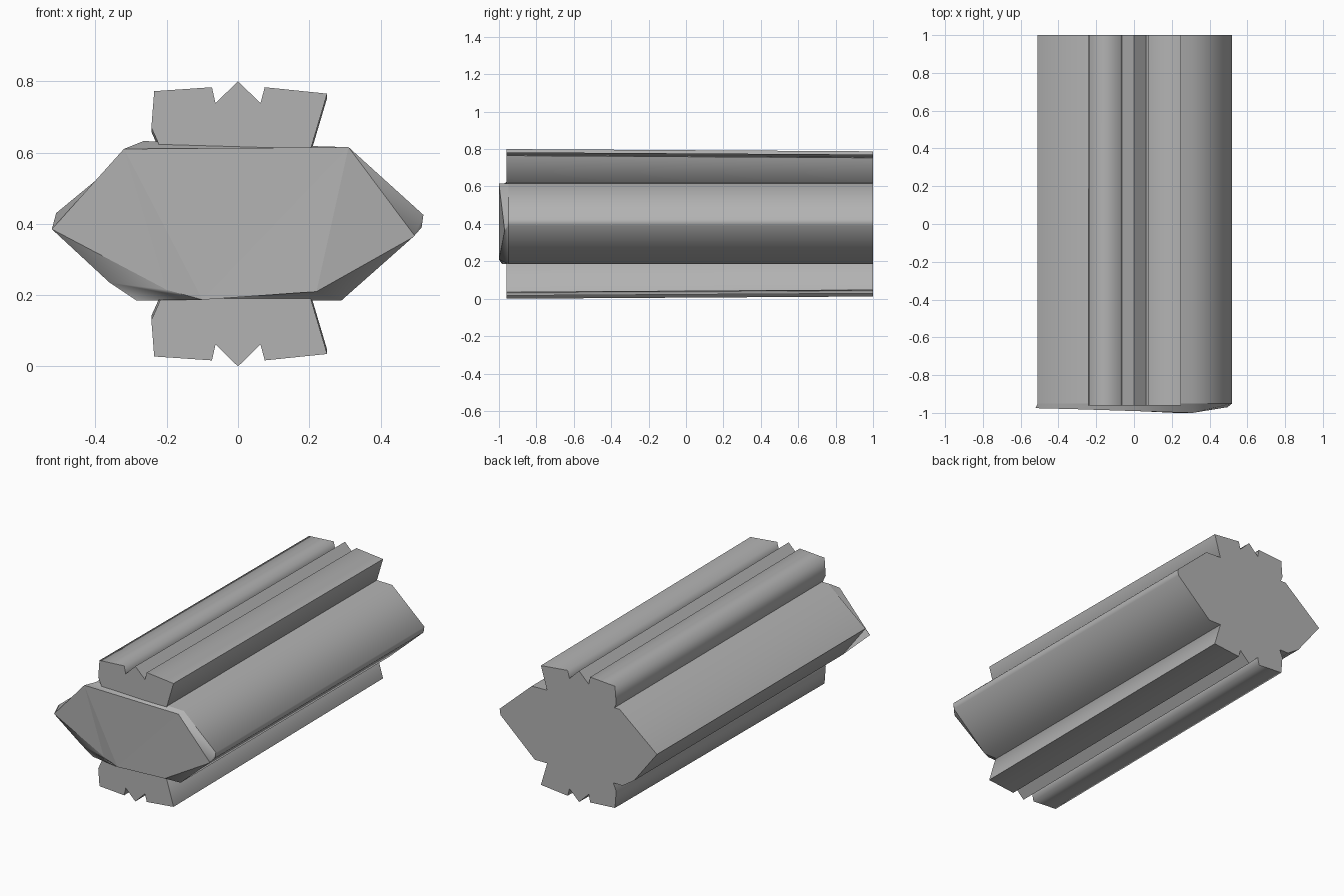
import bpy, bmesh, math

old = bpy.data.objects.get("Cube")
if old:
    bpy.data.objects.remove(old)

grey = bpy.data.materials.new("plain grey")
grey.use_nodes = True
colour = (0.45, 0.45, 0.45, 1)
grey.diffuse_color = colour
grey.node_tree.nodes["Principled BSDF"].inputs["Base Color"].default_value = colour


def loft(name, rings, limit=85):
    """Bridge rings of (x, y, z) points, cap both ends and keep corners crisp."""
    bm = bmesh.new()
    loops = [[bm.verts.new(p) for p in ring] for ring in rings]
    count = len(loops[0])
    for a, b in zip(loops, loops[1:]):
        for i in range(count):
            j = (i + 1) % count
            bm.faces.new((a[i], a[j], b[j], b[i])).smooth = True
    caps = [bm.faces.new(loops[0]), bm.faces.new(loops[-1])]
    bmesh.ops.recalc_face_normals(bm, faces=bm.faces[:])
    for edge in bm.edges:
        edge.smooth = edge.calc_face_angle(0) < math.radians(limit)
    for ring in loops[:-1] if len(loops) > 2 else []:
        for i in range(count):
            edge = bm.edges.get((ring[i], ring[(i + 1) % count]))
            edge.smooth = False
    for cap in caps:
        cap.smooth = False
    bmesh.ops.triangulate(bm, faces=caps)
    mesh = bpy.data.meshes.new(name)
    bm.to_mesh(mesh)
    bm.free()
    mesh.materials.append(grey)
    obj = bpy.data.objects.new(name, mesh)
    bpy.context.collection.objects.link(obj)
    return obj


# Main body: irregular long prism with a worn, chamfered front end
section = [(-.51, .43), (-.265, .632), (.31, .615), (.52, .425),
           (.515, .39), (.29, .185), (-.285, .185), (-.36, .235)]
front = [(-.522, -.975, .385), (-.32, -.98, .61), (.31, -1, .615), (.495, -.97, .367),
         (.49, -.97, .362), (.22, -1, .21), (-.1, -.985, .187), (-.2, -.97, .215)]
shoulder = [(x, -.95, z) for x, z in section]
back = [(x, 1, z) for x, z in section]
loft("body", [front, shoulder, back])

# Grooved rails, the lower one mirrored from the upper, slightly tapered to the back
rail = [(-.205, .58), (-.225, .63), (-.243, .67), (-.235, .772), (-.073, .783),
        (-.063, .738), (0, .8), (.063, .738), (.075, .783), (.25, .765), (.195, .58)]
for name, side in (("top_rail", 1), ("bottom_rail", -1)):
    rings = [[(x, y, .4 + side * (z - .4 - drop)) for x, z in rail]
             for y, drop in ((-.96, 0), (1, .012))]
    loft(name, rings)
